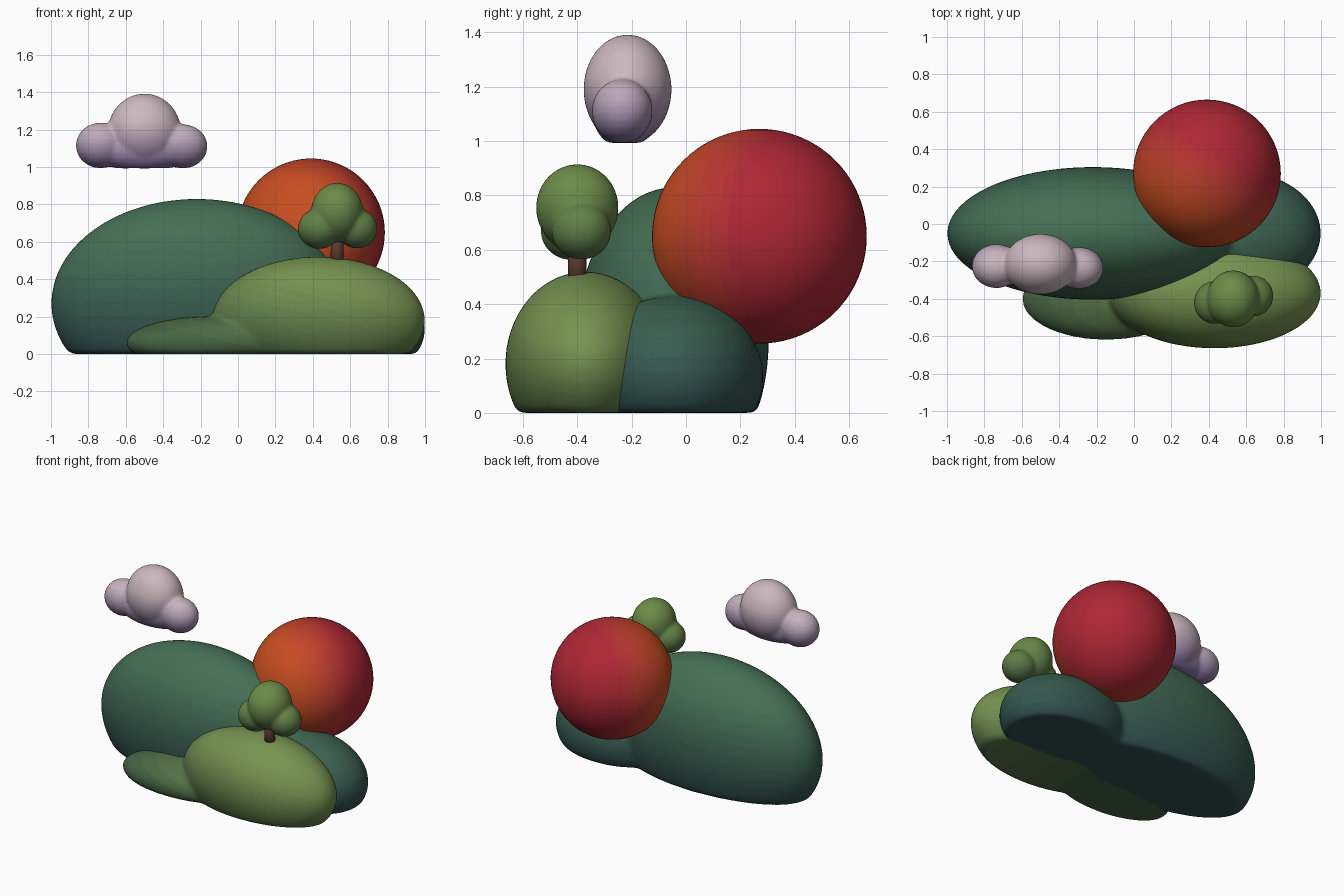
import bpy, bmesh
from mathutils import Matrix, Vector

if "Cube" in bpy.data.objects:
    bpy.data.objects.remove(bpy.data.objects["Cube"])

STEPS = 10


def finish(bm, name):
    mesh = bpy.data.meshes.new(name)
    bm.to_mesh(mesh)
    bm.free()
    obj = bpy.data.objects.new(name, mesh)
    bpy.context.collection.objects.link(obj)
    return obj


def ellipsoid(bm, centre, radii, floor=None):
    m = Matrix.Translation(centre) @ Matrix.Diagonal((*radii, 1))
    new = bmesh.ops.create_uvsphere(bm, u_segments=64, v_segments=40, radius=1, matrix=m)
    if floor is not None:
        for v in new["verts"]:
            v.co.z = max(v.co.z, floor)


def blob(name, lobes, voxel, smooth, floor=None):
    """Melt several ellipsoids into one soft body with an optional flat base."""
    bm = bmesh.new()
    for centre, radii in lobes:
        ellipsoid(bm, centre, radii, floor)
    obj = finish(bm, name)
    remesh = obj.modifiers.new("melt", "REMESH")
    remesh.mode = "VOXEL"
    remesh.voxel_size = voxel
    soft = obj.modifiers.new("soften", "SMOOTH")
    soft.factor = 0.5
    soft.iterations = smooth
    dg = bpy.context.evaluated_depsgraph_get()
    mesh = bpy.data.meshes.new_from_object(obj.evaluated_get(dg))
    obj.modifiers.clear()
    obj.data = mesh
    return obj


def tint(obj, start, end, direction=(0, 0, 1), lo=0.0, hi=1.0, steps=STEPS):
    """Smooth shading and a stepped colour fade along a direction."""
    mesh = obj.data
    mesh.materials.clear()
    d = Vector(direction).normalized()
    for i in range(steps):
        t = i / max(steps - 1, 1)
        mat = bpy.data.materials.new(f"{obj.name}_{i}")
        mat.diffuse_color = (*Vector(start).lerp(Vector(end), t), 1)
        mat.use_nodes = True
        mat.node_tree.nodes["Principled BSDF"].inputs["Base Color"].default_value = mat.diffuse_color
        mesh.materials.append(mat)
    for p in mesh.polygons:
        t = (p.center.dot(d) - lo) / (hi - lo)
        p.material_index = min(max(int(t * steps), 0), steps - 1)
        p.use_smooth = True


# Back hill: tall dome with a low shoulder on the right
back = blob("back_hill", [((-0.22, -0.05, 0.27), (0.78, 0.355, 0.56)),
                          ((0.55, -0.05, 0.13), (0.45, 0.335, 0.30))], 0.014, 22, 0.0)
tint(back, (0.03, 0.08, 0.075), (0.06, 0.16, 0.09), lo=0.0, hi=0.7)

# Front hill: rounded dome with a low tongue on the left
front = blob("front_hill", [((0.43, -0.37, 0.18), (0.57, 0.295, 0.34)),
                            ((-0.15, -0.40, 0.06), (0.45, 0.22, 0.14))], 0.012, 22, 0.0)
tint(front, (0.06, 0.125, 0.055), (0.18, 0.29, 0.08), direction=(0.25, 0, 1), lo=0.0, hi=0.5)

# Sun
bm = bmesh.new()
ellipsoid(bm, (0.39, 0.27, 0.65), (0.395, 0.395, 0.395))
sun = finish(bm, "sun")
tint(sun, (0.58, 0.075, 0.015), (0.42, 0.02, 0.035), direction=(0.5, 0.85, 0),
     lo=0.18, hi=0.56, steps=16)

# Cloud
cloud = blob("cloud", [((-0.50, -0.215, 1.19), (0.195, 0.162, 0.202)),
                       ((-0.735, -0.225, 1.115), (0.132, 0.118, 0.122)),
                       ((-0.295, -0.235, 1.11), (0.132, 0.112, 0.118)),
                       ((-0.51, -0.225, 1.09), (0.27, 0.115, 0.115))], 0.009, 18, 0.993)
tint(cloud, (0.24, 0.17, 0.36), (0.60, 0.48, 0.52), lo=1.0, hi=1.25)

# Tree crown
crown = blob("tree_crown", [((0.53, -0.40, 0.755), (0.14, 0.152, 0.16)),
                            ((0.435, -0.42, 0.67), (0.115, 0.115, 0.108)),
                            ((0.635, -0.385, 0.67), (0.11, 0.11, 0.106))], 0.008, 18)
tint(crown, (0.09, 0.17, 0.06), (0.15, 0.26, 0.065), lo=0.58, hi=0.85)

# Tree trunk
bm = bmesh.new()
bmesh.ops.create_cone(bm, cap_ends=True, segments=32, radius1=0.036, radius2=0.032,
                      depth=0.22, matrix=Matrix.Translation((0.53, -0.40, 0.56)))
trunk = finish(bm, "tree_trunk")
tint(trunk, (0.11, 0.045, 0.03), (0.11, 0.045, 0.03), steps=1)
